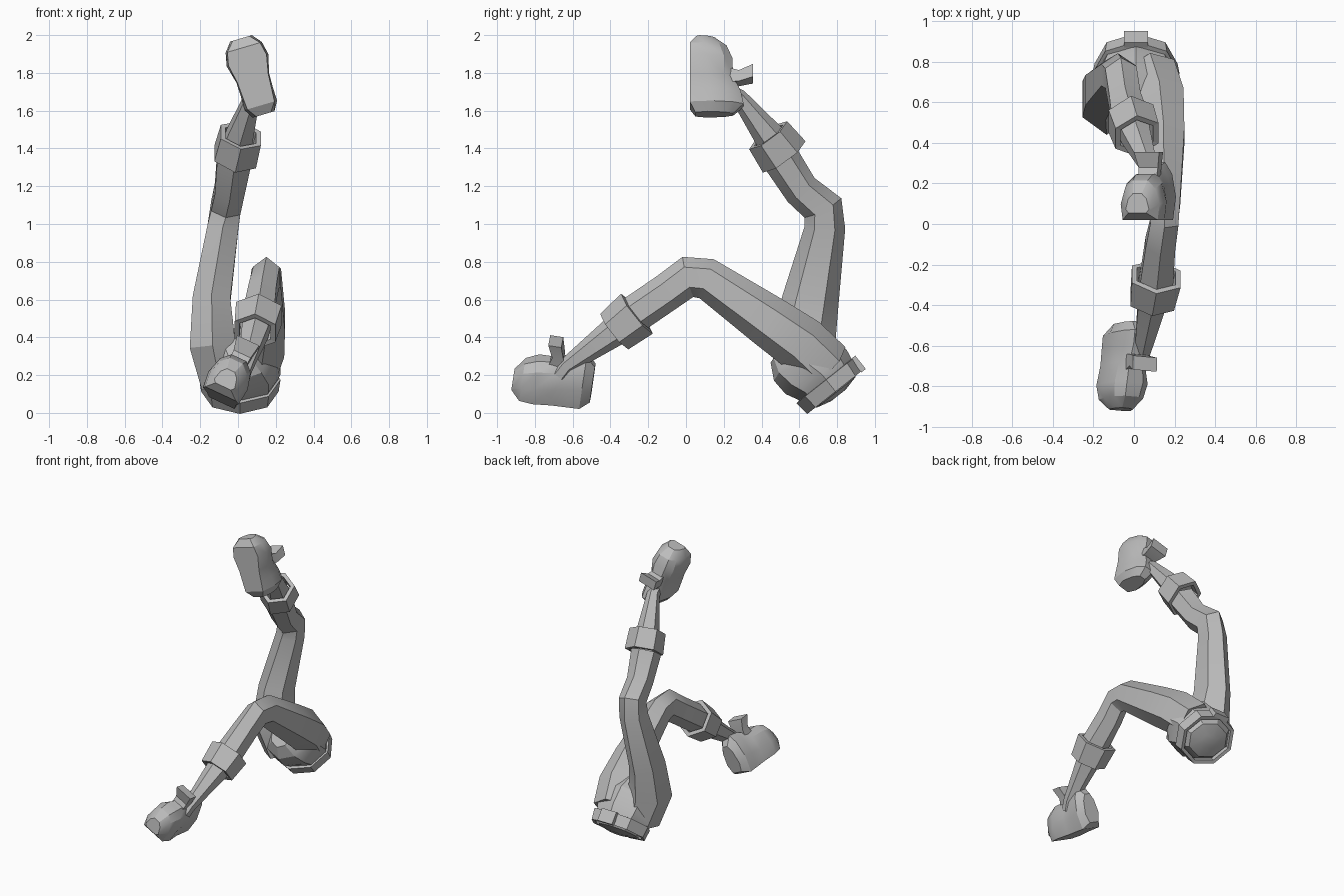
import bpy, bmesh, math
from mathutils import Vector, Matrix

if "Cube" in bpy.data.objects:
    bpy.data.objects.remove(bpy.data.objects["Cube"])

grey = bpy.data.materials.new("plain grey")
grey.use_nodes = True
GREY = (0.5, 0.5, 0.5, 1)
grey.diffuse_color = GREY
grey.node_tree.nodes["Principled BSDF"].inputs["Base Color"].default_value = GREY


def finish(name, bm, angle=28, thickness=0):
    bmesh.ops.recalc_face_normals(bm, faces=bm.faces)
    mesh = bpy.data.meshes.new(name)
    bm.to_mesh(mesh)
    bm.free()
    mesh.materials.append(grey)
    ob = bpy.data.objects.new(name, mesh)
    bpy.context.collection.objects.link(ob)
    if thickness:
        # open bands stay flat faced
        solid = ob.modifiers.new("thickness", "SOLIDIFY")
        solid.thickness = thickness
        solid.offset = -1
        return
    bpy.ops.object.select_all(action="DESELECT")
    bpy.context.view_layer.objects.active = ob
    ob.select_set(True)
    bpy.ops.object.shade_smooth_by_angle(angle=math.radians(angle))


def skin(bm, rings, caps=True):
    rows = [[bm.verts.new(p) for p in ring] for ring in rings]
    n = len(rows[0])
    for a, b in zip(rows, rows[1:]):
        for i in range(n):
            j = (i + 1) % n
            bm.faces.new((a[i], a[j], b[j], b[i]))
    if caps:
        bm.faces.new(rows[0])
        bm.faces.new(rows[-1])


def tube(name, stations, sides=6, thickness=0):
    """Stations are (centre, half width across x, half depth); a thickness makes an open band."""
    pts = [Vector(s[0]) for s in stations]
    rings = []
    for i, (c, width, depth) in enumerate(stations):
        t = Vector()
        if i:
            t += (pts[i] - pts[i - 1]).normalized()
        if i < len(pts) - 1:
            t += (pts[i + 1] - pts[i]).normalized()
        t.normalize()
        across = (Vector((1, 0, 0)) - t * t.x).normalized()
        deep = t.cross(across)
        ring = []
        for k in range(sides):
            a = 2 * math.pi * k / sides
            ring.append(pts[i] + across * math.sin(a) * width + deep * math.cos(a) * depth)
        rings.append(ring)
    bm = bmesh.new()
    skin(bm, rings, caps=not thickness)
    finish(name, bm, thickness=thickness)


def shoe(side, heel, forward, up):
    fwd = Vector(forward).normalized()
    top = Vector(up)
    top = (top - fwd * top.dot(fwd)).normalized()
    wide = fwd.cross(top)

    def place(l, w, h):
        return Vector(heel) + fwd * l + wide * w + top * h

    # body: (length, sole half width, half width, base, height)
    body = [(0.0, 0.04, 0.06, 0.03, 0.23), (0.05, 0.075, 0.09, 0, 0.285),
            (0.12, 0.08, 0.088, 0, 0.27), (0.2, 0.085, 0.09, 0, 0.23),
            (0.3, 0.105, 0.115, 0, 0.225), (0.37, 0.09, 0.1, 0, 0.195),
            (0.42, 0.045, 0.06, 0.035, 0.13)]
    rings = []
    for l, sole, w, base, h in body:
        half = [(sole, base), (w, h * 0.4), (w * 0.78, h * 0.8), (w * 0.38, h)]
        profile = half + [(-a, b) for a, b in reversed(half)]
        rings.append([place(l, a, b) for a, b in profile])
    bm = bmesh.new()
    skin(bm, rings)
    finish(side + "_shoe", bm)

    # flared tongue rising in front of the ankle
    bm = bmesh.new()
    skin(bm, [[place(l + dl, w, h) for dl, w in ((-d, -s), (d, -s), (d, s), (-d, s))]
              for l, h, s, d in ((0.21, 0.17, 0.045, 0.045), (0.2, 0.26, 0.05, 0.03),
                                 (0.225, 0.335, 0.065, 0.035))])
    finish(side + "_shoe_tongue", bm)


# left leg: bent forward, knee up
tube("left_leg", [((0.08, 0.74, 0.24), 0.14, 0.15), ((0.125, 0.61, 0.365), 0.14, 0.15),
                  ((0.145, 0.43, 0.49), 0.12, 0.137), ((0.15, 0.11, 0.71), 0.09, 0.11),
                  ((0.15, 0.01, 0.72), 0.08, 0.11), ((0.13, -0.1, 0.64), 0.085, 0.1),
                  ((0.11, -0.29, 0.51), 0.095, 0.1)])
tube("left_cuff", [((0.11, -0.26, 0.525), 0.14, 0.135), ((0.09, -0.38, 0.43), 0.125, 0.12)],
     thickness=0.03)
tube("left_ankle", [((0.1, -0.3, 0.5), 0.09, 0.095), ((0.09, -0.38, 0.43), 0.08, 0.08),
                    ((0.04, -0.63, 0.25), 0.045, 0.045), ((0.02, -0.67, 0.2), 0.045, 0.045)])
shoe("left", (-0.085, -0.51, 0.045), (-0.02, -0.98, 0.15), (0.42, 0, 0.9))

# right leg: kicked up high
tube("right_leg", [((-0.09, 0.66, 0.16), 0.12, 0.15), ((-0.135, 0.615, 0.36), 0.14, 0.175),
                   ((-0.14, 0.66, 0.6), 0.115, 0.15), ((-0.08, 0.735, 0.98), 0.095, 0.108),
                   ((-0.065, 0.725, 1.085), 0.09, 0.11), ((-0.045, 0.61, 1.18), 0.09, 0.095),
                   ((-0.02, 0.5, 1.35), 0.105, 0.1)])
tube("right_cuff", [((-0.015, 0.52, 1.355), 0.13, 0.14), ((0.015, 0.435, 1.47), 0.125, 0.125)],
     thickness=0.03)
tube("right_ankle", [((-0.01, 0.5, 1.39), 0.09, 0.095), ((0.01, 0.435, 1.47), 0.08, 0.08),
                     ((0.075, 0.28, 1.67), 0.045, 0.045), ((0.09, 0.22, 1.7), 0.045, 0.045)])
shoe("right", (0.135, 0.02, 1.58), (-0.28, 0, 0.95), (0, 1, 0))

# pelvis, tipped so the waist points down and back
middle = Vector((0.01, 0.77, 0.14))
axis = Vector((0, 0.62, -0.785))
front = Vector((0, 0.785, 0.62))


def along(d, v=0):
    return middle + axis * d + front * v


tube("pelvis", [(along(-0.33, -0.08), 0.08, 0.1), (along(-0.27, -0.06), 0.16, 0.17),
                (along(-0.18, -0.025), 0.215, 0.2), (along(-0.08), 0.215, 0.185),
                (along(0.0), 0.185, 0.165), (along(0.04), 0.15, 0.13), (along(0.06), 0.06, 0.05)],
     sides=8)

# belt with a buckle plate over its front corner
tube("belt", [(along(-0.045), 0.215, 0.2), (along(0.035), 0.205, 0.19)],
     sides=8, thickness=0.025)
spin = Matrix((axis.cross(front), front, axis)).transposed().to_4x4()
size = Matrix.Diagonal((0.12, 0.03, 0.09, 1))
bm = bmesh.new()
bmesh.ops.create_cube(bm, size=1, matrix=Matrix.Translation(along(-0.005, 0.185)) @ spin @ size)
finish("buckle", bm)
